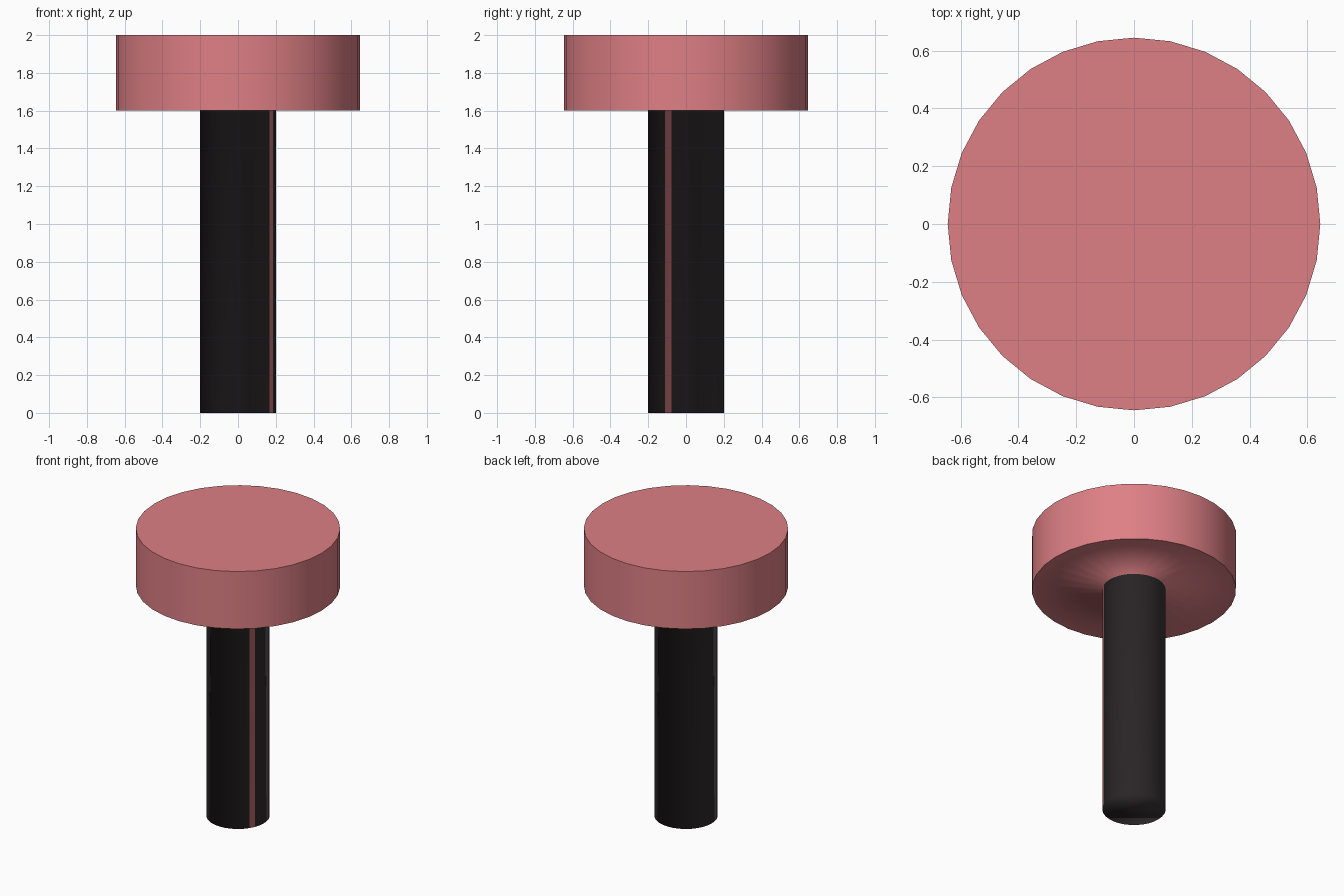
import bpy, bmesh, math

if "Cube" in bpy.data.objects:
    bpy.data.objects.remove(bpy.data.objects["Cube"])

SIDES = 32


def material(name, rgb):
    m = bpy.data.materials.new(name)
    m.diffuse_color = (*rgb, 1.0)
    m.use_nodes = True
    m.node_tree.nodes["Principled BSDF"].inputs["Base Color"].default_value = m.diffuse_color
    return m


bm = bmesh.new()


def ring(radius, z):
    return [bm.verts.new((radius * math.cos(2 * math.pi * i / SIDES),
                          radius * math.sin(2 * math.pi * i / SIDES), z))
            for i in range(SIDES)]


def bridge(a, b):
    return [bm.faces.new((a[i], a[(i + 1) % SIDES], b[(i + 1) % SIDES], b[i]))
            for i in range(SIDES)]


# handle: round shaft with a closed foot
foot, neck = ring(0.2, 0.0), ring(0.2, 1.6)
shaft = bridge(foot, neck)
cap = bm.faces.new(foot[::-1])

# head: wide disc growing from the top of the handle
lower_rim, upper_rim = ring(0.645, 1.6), ring(0.645, 2.0)
bridge(neck, lower_rim)
bridge(lower_rim, upper_rim)
bm.faces.new(upper_rim)

# dark handle, with one narrow strip left in the head colour
for f in shaft + [cap]:
    f.material_index = 1
shaft[29].material_index = 0

# smooth shading, crisp head rims
for f in bm.faces:
    f.smooth = True
for rim in (lower_rim, upper_rim):
    for i in range(SIDES):
        bm.edges.get((rim[i], rim[(i + 1) % SIDES])).smooth = False

mesh = bpy.data.meshes.new("head_and_handle")
bm.to_mesh(mesh)
bm.free()
mesh.materials.append(material("soft red", (0.73, 0.215, 0.235)))
mesh.materials.append(material("dark charcoal", (0.037, 0.030, 0.032)))
obj = bpy.data.objects.new("head_and_handle", mesh)
bpy.context.collection.objects.link(obj)
